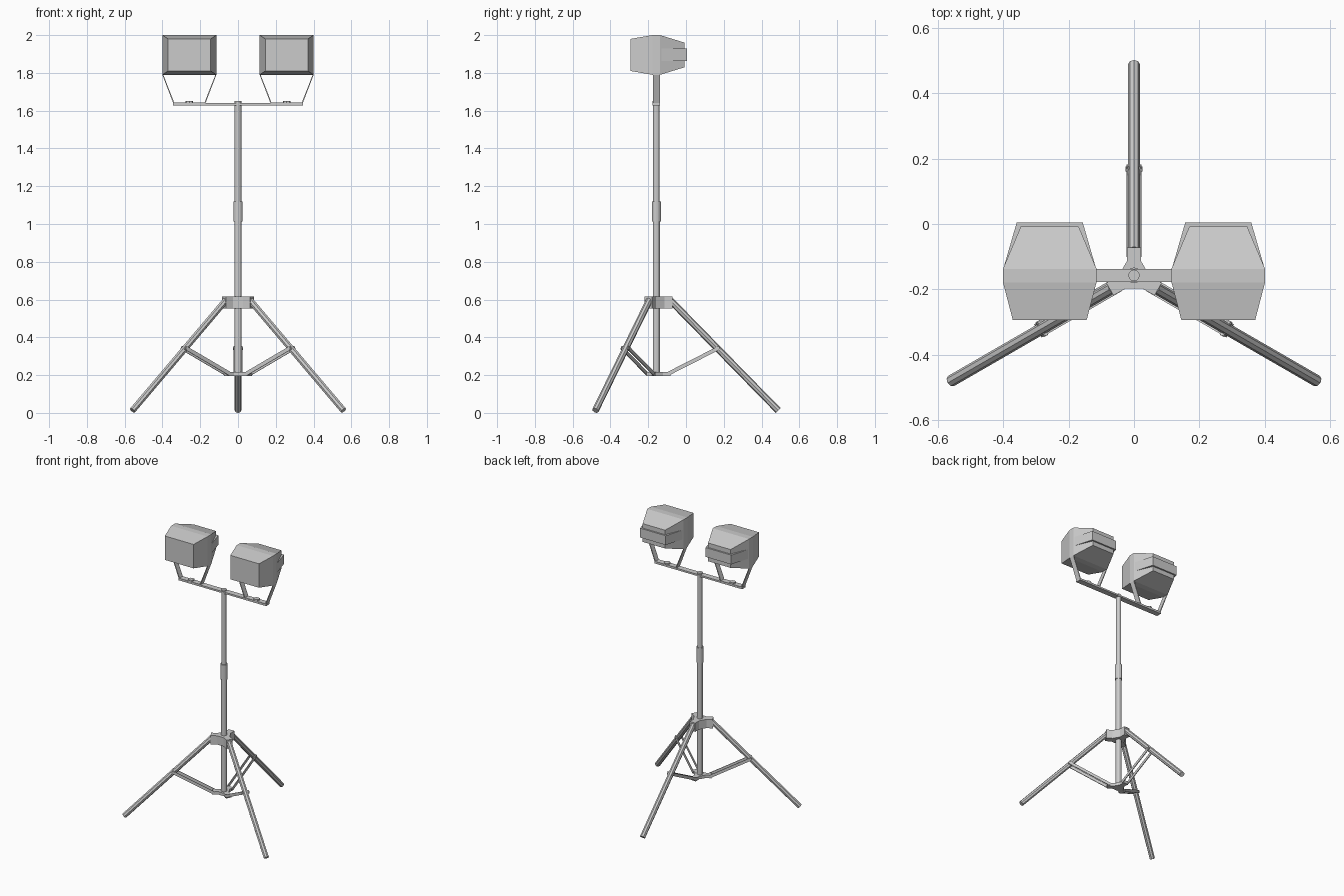
import bpy, bmesh, math
from mathutils import Vector, Matrix

if "Cube" in bpy.data.objects:
    bpy.data.objects.remove(bpy.data.objects["Cube"])

PY = -0.157            # y of the pole
ARMS = [math.radians(a) for a in (90, 210, 330)]


def finish(bm, name, smooth=False):
    bmesh.ops.recalc_face_normals(bm, faces=bm.faces)
    me = bpy.data.meshes.new(name)
    bm.to_mesh(me)
    bm.free()
    ob = bpy.data.objects.new(name, me)
    bpy.context.collection.objects.link(ob)
    return ob


def rod(name, a, b, r, sides):
    a, b = Vector(a), Vector(b)
    d = b - a
    m = Matrix.Translation((a + b) / 2) @ d.to_track_quat('Z', 'Y').to_matrix().to_4x4()
    bm = bmesh.new()
    bmesh.ops.create_cone(bm, cap_ends=True, segments=sides, radius1=r, radius2=r,
                          depth=d.length, matrix=m)
    return finish(bm, name)


def box(name, c, size):
    bm = bmesh.new()
    bmesh.ops.create_cube(bm, size=1, matrix=Matrix.Translation(c) @ Matrix.Diagonal((*size, 1)))
    return finish(bm, name)


def prism(name, pts, offset):
    """Extrude a planar polygon of 3D points along an offset."""
    bm = bmesh.new()
    f = bm.faces.new([bm.verts.new(p) for p in pts])
    ext = bmesh.ops.extrude_face_region(bm, geom=[f])['geom']
    bmesh.ops.translate(bm, vec=offset, verts=[v for v in ext if isinstance(v, bmesh.types.BMVert)])
    return finish(bm, name)


def loft(name, cx, cz, sections):
    """Rectangular sections (y, half width, half height) joined front to back."""
    bm = bmesh.new()
    rings = [[bm.verts.new((cx + sx * w, y, cz + sz * h))
              for sx, sz in ((-1, -1), (1, -1), (1, 1), (-1, 1))] for y, w, h in sections]
    for r0, r1 in zip(rings, rings[1:]):
        for i in range(4):
            j = (i + 1) % 4
            bm.faces.new((r0[i], r0[j], r1[j], r1[i]))
    bm.faces.new(rings[0])
    bm.faces.new(rings[-1])
    return finish(bm, name)


def polar(angle, r, side, z):
    """Point at radius r along an arm, shifted sideways."""
    c, s = math.cos(angle), math.sin(angle)
    return Vector((r * c - side * s, PY + r * s + side * c, z))


def hub(name, reach, half, inner, z0, z1):
    pts = [polar(a, r, s, z0) for a in ARMS
           for r, s in ((inner, -half), (reach, -half), (reach, half), (inner, half))]
    return prism(name, pts, (0, 0, z1 - z0))


# Telescopic pole
rod("lower_pole", (0, PY, 0.2), (0, PY, 1.02), 0.019, 12)
rod("upper_pole", (0, PY, 1.0), (0, PY, 1.65), 0.0175, 12)
rod("pole_clamp", (0, PY, 1.012), (0, PY, 1.12), 0.024, 12)

# Tripod hubs
hub("upper_hub", 0.085, 0.022, 0.043, 0.553, 0.615)
hub("lower_hub", 0.075, 0.018, 0.036, 0.196, 0.217)

# Legs with paired flat braces
for i, a in enumerate(ARMS):
    rod(f"leg_{i}", polar(a, 0.075, 0, 0.595), polar(a, 0.645, 0, 0.0127), 0.018, 8)
    rod(f"brace_pin_{i}", polar(a, 0.325, -0.026, 0.34), polar(a, 0.325, 0.026, 0.34), 0.008, 8)
    for s in (-1, 1):
        p, q = Vector((0.06, 0.206)), Vector((0.335, 0.346))
        d = (q - p).normalized()
        n = Vector((-d.y, d.x)) * 0.01
        corners = (p - n, q - n, q + n, p + n)
        pts = [polar(a, c.x, s * 0.018, c.y) for c in corners]
        off = polar(a, 0, s * 0.005, 0) - polar(a, 0, 0, 0)
        prism(f"brace_{i}_{'left' if s > 0 else 'right'}", pts, off)

# Crossbar
box("crossbar", (0, PY, 1.634), (0.69, 0.04, 0.012))

# Lamps, brackets and bolts
for side, sx in (("left", -1), ("right", 1)):
    cx, cz = sx * 0.2575, 1.895
    loft(f"lamp_body_{side}", cx, cz, [(-0.293, 0.113, 0.085), (-0.178, 0.143, 0.105),
                                       (-0.137, 0.143, 0.105), (-0.007, 0.088, 0.065)])
    for k, z in enumerate((1.895,)):
        loft(f"lamp_fin_{side}", cx, z, [(-0.15, 0.142, 0.033), (-0.137, 0.142, 0.033),
                                         (0.004, 0.101, 0.033)])
    # U-shaped strap
    t = 0.005
    outer = [(-0.143, 1.90), (-0.143, 1.79), (-0.085, 1.638), (0.085, 1.638), (0.143, 1.79), (0.143, 1.90)]
    inner = [(x - math.copysign(t, x), max(z, 1.638 + t)) for x, z in reversed(outer)]
    prism(f"lamp_bracket_{side}", [(cx + x, PY - 0.019, z) for x, z in outer + inner], (0, 0.038, 0))
    rod(f"lamp_bolt_{side}", (cx, PY, 1.63), (cx, PY, 1.652), 0.02, 8)
